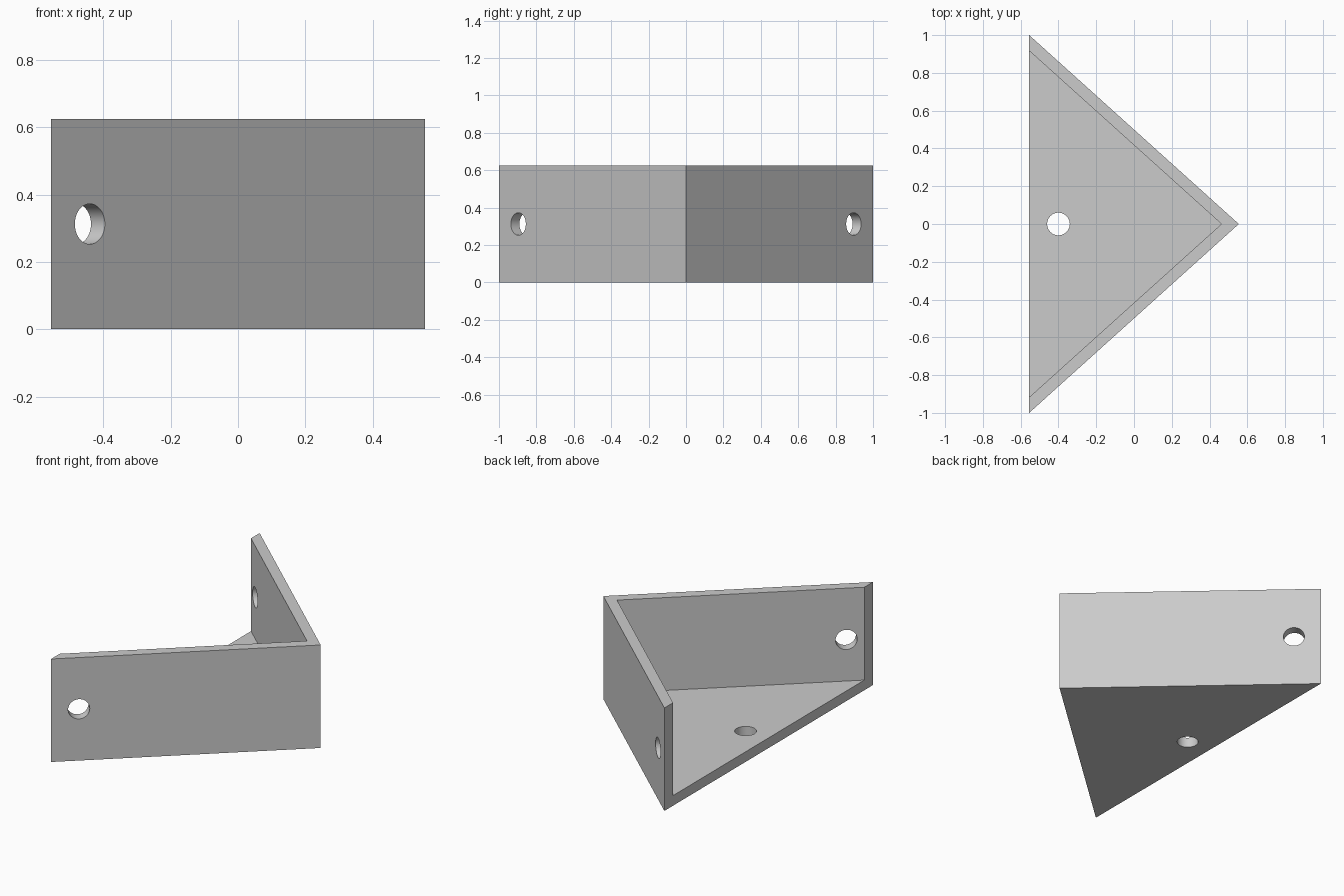
import bpy, bmesh, math
from mathutils import Vector

cube = bpy.data.objects.get("Cube")
if cube:
    bpy.data.objects.remove(cube, do_unlink=True)

HALF_X, HALF_Y, HEIGHT = 0.555, 1.0, 0.625
WALL = 0.0615        # wall and floor thickness
HOLE_R = 0.06
slope = HALF_Y / (2 * HALF_X)
normal = Vector((HALF_Y, 2 * HALF_X, 0)).normalized()   # outward, back wall

grey = bpy.data.materials.new("plain grey")
grey.use_nodes = True
colour = (0.6, 0.6, 0.6, 1)
grey.diffuse_color = colour
grey.node_tree.nodes["Principled BSDF"].inputs["Base Color"].default_value = colour


def prism(name, apex_x, back_x, z0, z1):
    """Upright triangular prism with its apex on +x."""
    w = (apex_x - back_x) * slope
    bm = bmesh.new()
    base = bm.faces.new([bm.verts.new(p) for p in
                         ((back_x, -w, z0), (apex_x, 0, z0), (back_x, w, z0))])
    top = bmesh.ops.extrude_face_region(bm, geom=[base])["geom"]
    bmesh.ops.translate(bm, vec=(0, 0, z1 - z0),
                        verts=[v for v in top if isinstance(v, bmesh.types.BMVert)])
    bmesh.ops.recalc_face_normals(bm, faces=bm.faces)
    mesh = bpy.data.meshes.new(name)
    bm.to_mesh(mesh)
    bm.free()
    obj = bpy.data.objects.new(name, mesh)
    bpy.context.collection.objects.link(obj)
    mesh.materials.append(grey)
    return obj


def drill(name, centre, axis):
    """Short cylinder that bores one screw hole along the axis."""
    bpy.ops.mesh.primitive_cylinder_add(
        vertices=48, radius=HOLE_R, depth=0.2, location=centre,
        rotation=Vector(axis).to_track_quat('Z', 'Y').to_euler())
    obj = bpy.context.object
    obj.name = name
    obj.data.materials.append(grey)
    return obj


# Solid corner block
bracket = prism("corner_bracket", HALF_X, -HALF_X, 0, HEIGHT)

# Pocket open at the top and the -x side, leaving two walls and a floor
cutters = [prism("pocket_cutter", HALF_X - WALL / normal.x, -HALF_X - 0.3,
                 WALL, HEIGHT + 0.3)]

# Screw holes: one in the floor, one in each wall
cutters.append(drill("floor_hole_cutter", (-0.4, 0, WALL / 2), (0, 0, 1)))
hole_x = -0.44
for side in (-1, 1):
    axis = (normal.x, side * normal.y, 0)
    centre = (hole_x, side * (HALF_X - hole_x) * slope, HEIGHT / 2)
    cutters.append(drill("wall_hole_cutter", centre, axis))

# Cut everything out, then drop the cutters
bpy.ops.object.select_all(action='DESELECT')
bpy.context.view_layer.objects.active = bracket
bracket.select_set(True)
for cutter in cutters:
    cutter.hide_render = True
    mod = bracket.modifiers.new(cutter.name, 'BOOLEAN')
    mod.operation, mod.solver, mod.object = 'DIFFERENCE', 'EXACT', cutter
    bpy.ops.object.modifier_apply(modifier=mod.name)
    bpy.data.objects.remove(cutter, do_unlink=True)

# Smooth hole walls, crisp edges
bpy.ops.object.shade_smooth_by_angle(angle=math.radians(30))
